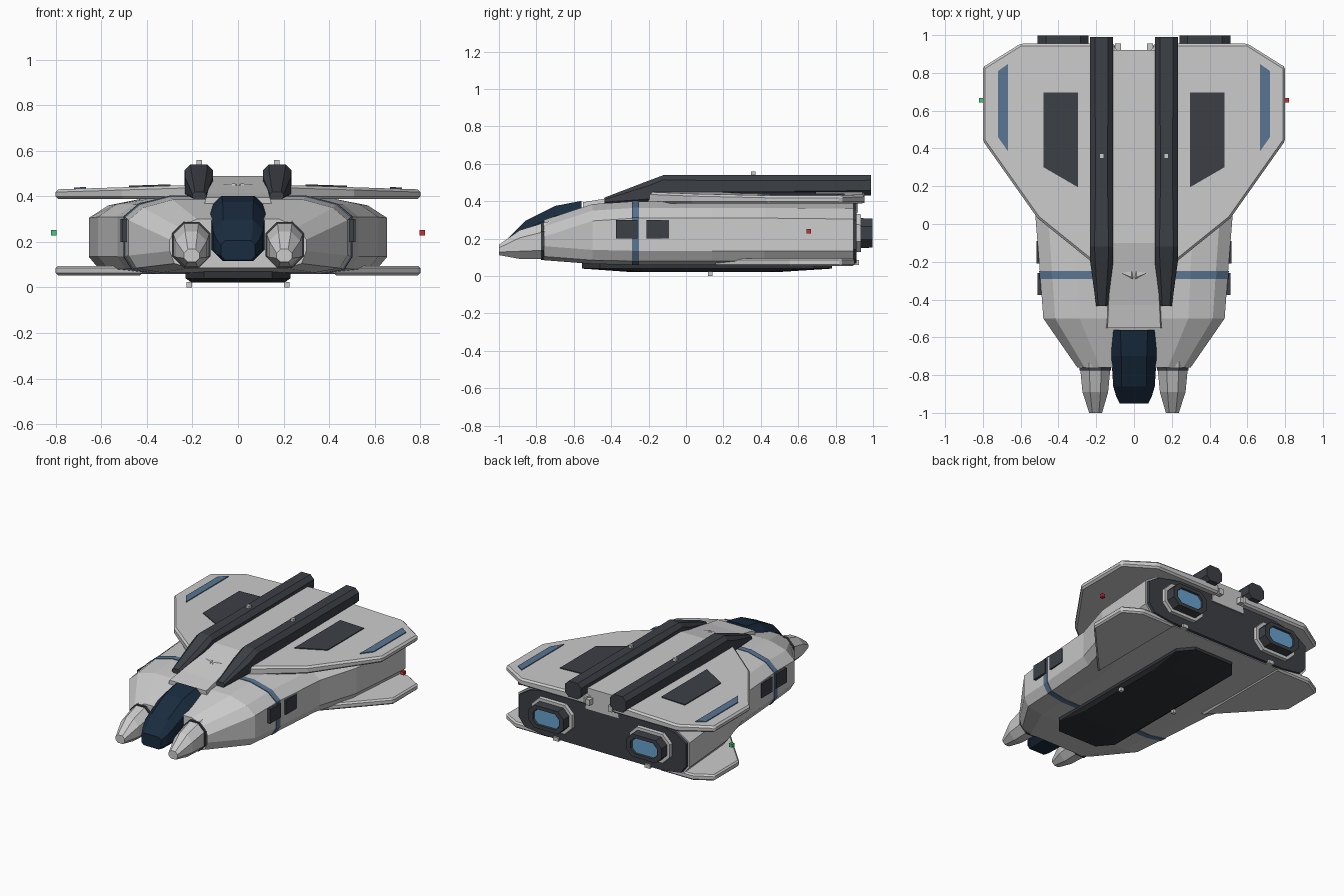
import bpy, bmesh

if "Cube" in bpy.data.objects:
    bpy.data.objects.remove(bpy.data.objects["Cube"])

def mat(name, r, g, b):
    m = bpy.data.materials.new(name)
    m.diffuse_color = (r, g, b, 1)
    m.use_nodes = True
    m.node_tree.nodes["Principled BSDF"].inputs["Base Color"].default_value = m.diffuse_color
    return m

DARK = mat("dark_grey", .045, .05, .06)
BELLY = mat("belly_dark", .03, .033, .037)
GLASS = mat("canopy_navy", .01, .025, .05)
BLUE = mat("stripe_blue", .1, .18, .29)
GLOW = mat("engine_glow", .14, .36, .62)
RED = mat("red_light", .6, .03, .03)
GREEN = mat("green_light", .05, .6, .2)

def loft(name, rings, material=None, mirror=False, bevel=0):
    """Skin a list of equal-length point rings and cap both ends."""
    bm = bmesh.new()
    vs = [[bm.verts.new(p) for p in r] for r in rings]
    n = len(rings[0])
    for a, b in zip(vs, vs[1:]):
        for i in range(n):
            j = (i + 1) % n
            bm.faces.new((a[i], a[j], b[j], b[i]))
    bm.faces.new(vs[0][::-1])
    bm.faces.new(vs[-1])
    bmesh.ops.recalc_face_normals(bm, faces=bm.faces)
    me = bpy.data.meshes.new(name)
    bm.to_mesh(me)
    bm.free()
    ob = bpy.data.objects.new(name, me)
    bpy.context.collection.objects.link(ob)
    if material:
        me.materials.append(material)
    if bevel:
        b = ob.modifiers.new("bevel", 'BEVEL')
        b.width, b.segments = bevel, 1
    if mirror:
        m = ob.modifiers.new("mirror", 'MIRROR')
        m.use_mirror_merge = False
    return ob

def octo(y, cx, w, zb, zt, k=.3):
    """Chamfered rectangle in the xz plane."""
    c = k * min(w * 2, zt - zb)
    half = [(w - c, zb), (w, zb + c), (w, zt - c), (w - c, zt)]
    pts = half + [(-x, z) for x, z in reversed(half)]
    return [(cx + x, y, z) for x, z in pts]

def plate(name, outline, bottom, top, **kw):
    """Flat plate from an xy outline; bottom and top are heights as functions of x."""
    return loft(name, [[(x, y, f(x)) for x, y in outline] for f in (bottom, top)], **kw)

def box(name, x0, x1, y0, y1, z0, z1, **kw):
    o = [(x0, y0), (x1, y0), (x1, y1), (x0, y1)]
    return plate(name, o, lambda x: z0, lambda x: z1, **kw)

def hull_ring(y, w, zb, zt):
    half = [(.7 * w, zb), (.93 * w, zb + .02), (w, zb + .075),
            (w, zt - .09), (.87 * w, zt - .035), (.6 * w, zt)]
    pts = half + [(-x, z) for x, z in reversed(half)]
    return [(x, y, z) for x, z in pts]

# Main hull, stripe band and rear bulkhead
loft("hull", [hull_ring(-.76, .30, .085, .30), hull_ring(-.5, .48, .065, .385),
              hull_ring(-.27, .497, .06, .40), hull_ring(.14, .53, .06, .40),
              hull_ring(.42, .615, .06, .40), hull_ring(.895, .655, .06, .395)])
loft("hull_stripe", [hull_ring(-.29, .499, .058, .403), hull_ring(-.25, .502, .058, .403)], BLUE)
loft("rear_bulkhead", [hull_ring(.89, .645, .065, .39), hull_ring(.912, .64, .068, .388)], DARK)

# Nose prongs with dark collars
loft("nose_prong", [octo(-.72, .205, .082, .09, .295), octo(-.76, .205, .08, .09, .285),
                    octo(-.89, .205, .068, .092, .245), octo(-1, .203, .034, .112, .168)], mirror=True)
loft("prong_collar", [octo(-.775, .205, .084, .086, .288), octo(-.76, .205, .084, .086, .288)],
     DARK, mirror=True)

# Canopy
loft("canopy", [octo(-.95, 0, .075, .12, .205, .2), octo(-.91, 0, .095, .115, .245, .25),
                octo(-.86, 0, .11, .115, .295, .25), octo(-.7, 0, .12, .115, .375, .22),
                octo(-.56, 0, .12, .115, .402, .2)], GLASS)

# Central spine rising between the rails
def spine_ring(y, w, zt):
    return [(-w, y, .34), (w, y, .34), (w - .015, y, zt), (-w + .015, y, zt)]
loft("spine", [spine_ring(-.55, .155, .395), spine_ring(-.43, .15, .415),
               spine_ring(-.1, .13, .49), spine_ring(.92, .13, .49)])

# Dorsal rails
loft("dorsal_rail", [octo(-.435, .17, .03, .385, .42), octo(-.2, .171, .061, .385, .51, .22),
                     octo(-.12, .172, .062, .385, .54, .2), octo(.2, .172, .062, .42, .54, .25),
                     octo(.99, .172, .062, .43, .54, .25)], DARK, mirror=True)

# Upper wing with inset panels and blue strips
def wing_top(x):
    return .456 - .032 * x
def on_wing(x):
    return wing_top(x) + .006
plate("upper_wing", [(0, .92), (.1, .92), (.1, .955), (.6, .955), (.8, .83), (.8, .44),
                     (.51, .03), (.2, -.22), (0, -.3)],
      lambda x: .388, wing_top, mirror=True, bevel=.012)
plate("wing_panel", [(.297, .695), (.478, .695), (.478, .3), (.297, .195)],
      lambda x: .42, on_wing, material=DARK, mirror=True)
plate("wing_strip", [(.667, .847), (.72, .81), (.72, .46), (.667, .385)],
      lambda x: .41, on_wing, material=BLUE, mirror=True)

# Lower fins
plate("lower_fin", [(.42, .15), (.8, .56), (.8, .83), (.68, .9), (.42, .9)],
      lambda x: .053, lambda x: .095, mirror=True, bevel=.01)

# Belly panel
def belly_ring(z, w, y0, y1, c):
    pts = [(w - c, y0), (w, y0 + 1.2 * c), (w, y1 - 1.2 * c), (w - c, y1)]
    pts += [(-x, y) for x, y in reversed(pts)]
    return [(x, y, z) for x, y in pts]
loft("belly_panel", [belly_ring(.075, .23, -.555, .78, .08), belly_ring(.04, .23, -.555, .78, .08),
                     belly_ring(.022, .205, -.3, .5, .07)], BELLY)

# Side windows
for i, (a, b) in enumerate([(-.375, -.26), (-.21, -.09)]):
    box(f"side_window_{i + 1}", .46, .51 + .006 * i, a, b, .2, .3, material=DARK, mirror=True)

# Engines: collar, hollow nozzle, glowing core
def engine_ring(y, w, h):
    return octo(y, .375, w, .23 - h, .23 + h, .28)
loft("engine_collar", [engine_ring(.89, .16, .105), engine_ring(.935, .155, .1)], mirror=True)
loft("engine_nozzle", [engine_ring(.92, .135, .08), engine_ring(.998, .135, .078),
                       engine_ring(.998, .1, .054), engine_ring(.97, .095, .05)], DARK, mirror=True)
loft("engine_core", [engine_ring(.965, .098, .053), engine_ring(.985, .097, .052)], GLOW, mirror=True)

# Small rear fittings
box("rear_upper_fitting", .07, .1, .9, .955, .39, .43, mirror=True)
box("rear_lower_fitting", .33, .37, .89, .925, .06, .085, mirror=True)

# Marker lights
def cube(name, x, y, z, **kw):
    r = .012
    box(name, x - r, x + r, y - r, y + r, z - r, z + r, **kw)
cube("right_light", .808, .655, .24, material=RED)
cube("left_light", -.808, .655, .24, material=GREEN)
cube("rail_light", .17, .36, .547, mirror=True)
cube("belly_light", .215, .13, .012, mirror=True)
